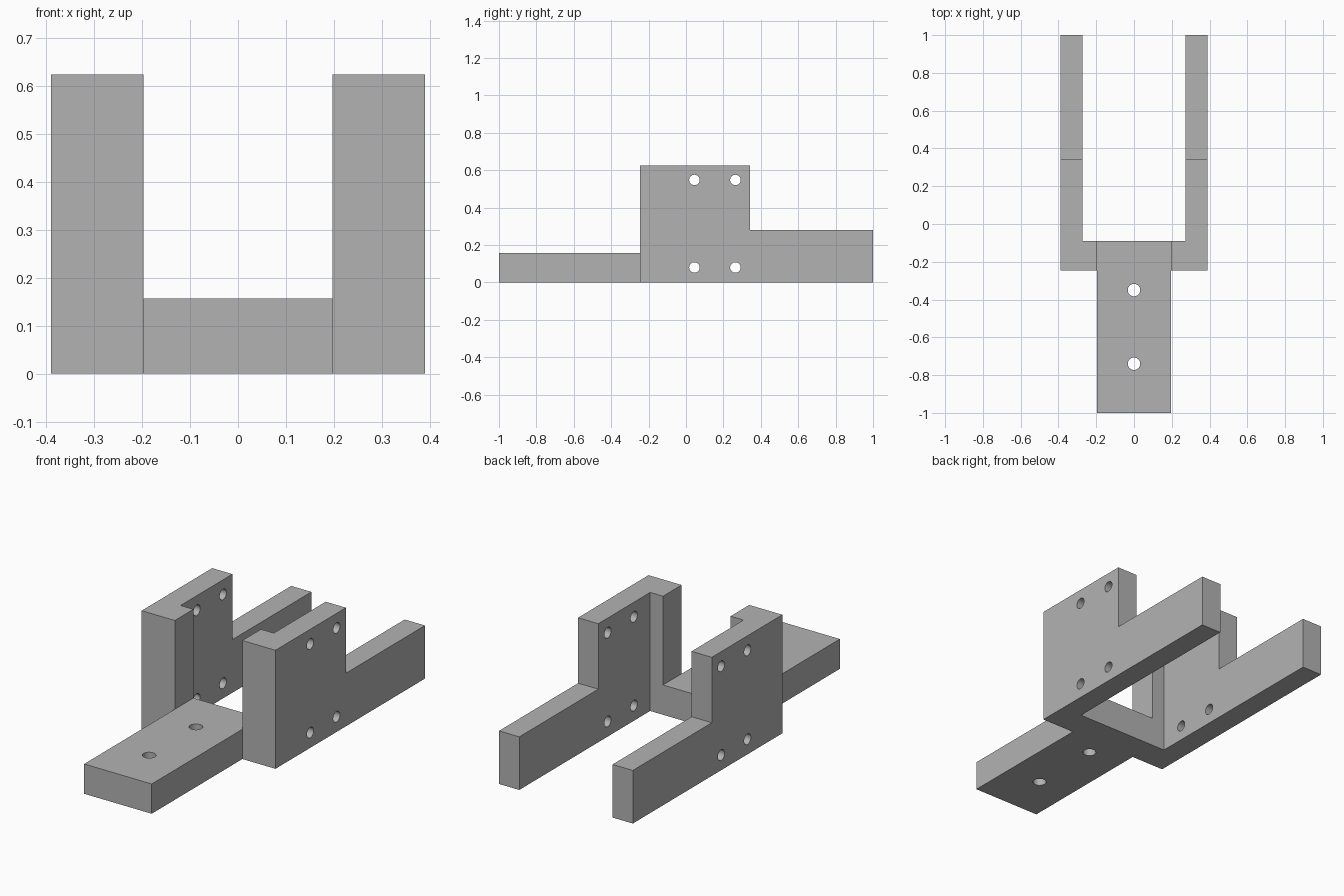
import bpy
import bmesh
import math
from mathutils import Matrix, Vector

cube = bpy.data.objects.get("Cube")
if cube:
    bpy.data.objects.remove(cube, do_unlink=True)

# Key dimensions
HALF_W, INNER_W, TONGUE_W = 0.39, 0.272, 0.197
FRONT, WALL_FRONT, WALL_BACK, STEP, BACK = -1.0, -0.245, -0.09, 0.342, 1.0
HEIGHT, ARM_H, TONGUE_H = 0.625, 0.28, 0.157

grey = bpy.data.materials.new("plain_grey")
grey.use_nodes = True
COLOUR = (0.45, 0.45, 0.45, 1)
grey.diffuse_color = COLOUR
grey.node_tree.nodes["Principled BSDF"].inputs["Base Color"].default_value = COLOUR


def make_object(name, bm):
    bmesh.ops.recalc_face_normals(bm, faces=bm.faces)
    mesh = bpy.data.meshes.new(name)
    bm.to_mesh(mesh)
    bm.free()
    mesh.materials.append(grey)
    obj = bpy.data.objects.new(name, mesh)
    bpy.context.collection.objects.link(obj)
    return obj


def box(name, low, high):
    low, high = Vector(low), Vector(high)
    bm = bmesh.new()
    matrix = Matrix.Translation((low + high) / 2) @ Matrix.Diagonal((high - low).to_4d())
    bmesh.ops.create_cube(bm, size=1, matrix=matrix)
    return make_object(name, bm)


def drill(name, centre, radius, axis):
    turn = Matrix.Rotation(math.pi / 2, 4, "Y") if axis == "X" else Matrix()
    bm = bmesh.new()
    bmesh.ops.create_cone(bm, cap_ends=True, segments=32, radius1=radius, radius2=radius,
                          depth=1.2, matrix=Matrix.Translation(centre) @ turn)
    return make_object(name, bm)


# Bracket body: a forked plan outline, mirrored and pulled up to full height
half = [(TONGUE_W, FRONT), (TONGUE_W, WALL_FRONT), (HALF_W, WALL_FRONT),
        (HALF_W, BACK), (INNER_W, BACK), (INNER_W, WALL_BACK)]
outline = half + [(-x, y) for x, y in reversed(half)]
bm = bmesh.new()
base = bm.faces.new([bm.verts.new((x, y, 0)) for x, y in outline])
top = bmesh.ops.extrude_face_region(bm, geom=[base], use_keep_orig=True)
bmesh.ops.translate(bm, vec=(0, 0, HEIGHT),
                    verts=[v for v in top["geom"] if isinstance(v, bmesh.types.BMVert)])
bracket = make_object("fork_bracket", bm)

# Lower the front tongue and the rear arms
cutters = [
    box("tongue_cutter", (-TONGUE_W, -1.2, TONGUE_H), (TONGUE_W, 0.1, 1)),
    box("arm_cutter", (-1, STEP, ARM_H), (1, 1.2, 1)),
]

# Screw holes through the tongue and through both side walls
for y in (-0.35, -0.74):
    cutters.append(drill("tongue_hole_cutter", (0, y, 0), 0.033, "Z"))
for y in (0.045, 0.264):
    for z in (0.08, 0.548):
        cutters.append(drill("wall_hole_cutter", (0, y, z), 0.028, "X"))

for cutter in cutters:
    cutter.hide_render = True
    mod = bracket.modifiers.new(cutter.name, "BOOLEAN")
    mod.operation = "DIFFERENCE"
    mod.solver = "EXACT"
    mod.object = cutter

# Bake the cuts, then discard the cutters
bpy.context.view_layer.update()
graph = bpy.context.evaluated_depsgraph_get()
finished = bpy.data.meshes.new_from_object(bracket.evaluated_get(graph))
bracket.modifiers.clear()
bracket.data = finished
for cutter in cutters:
    bpy.data.objects.remove(cutter, do_unlink=True)

# Smooth hole walls, crisp block edges
bpy.ops.object.select_all(action="DESELECT")
bracket.select_set(True)
bpy.context.view_layer.objects.active = bracket
bpy.ops.object.shade_smooth_by_angle(angle=math.radians(30))
